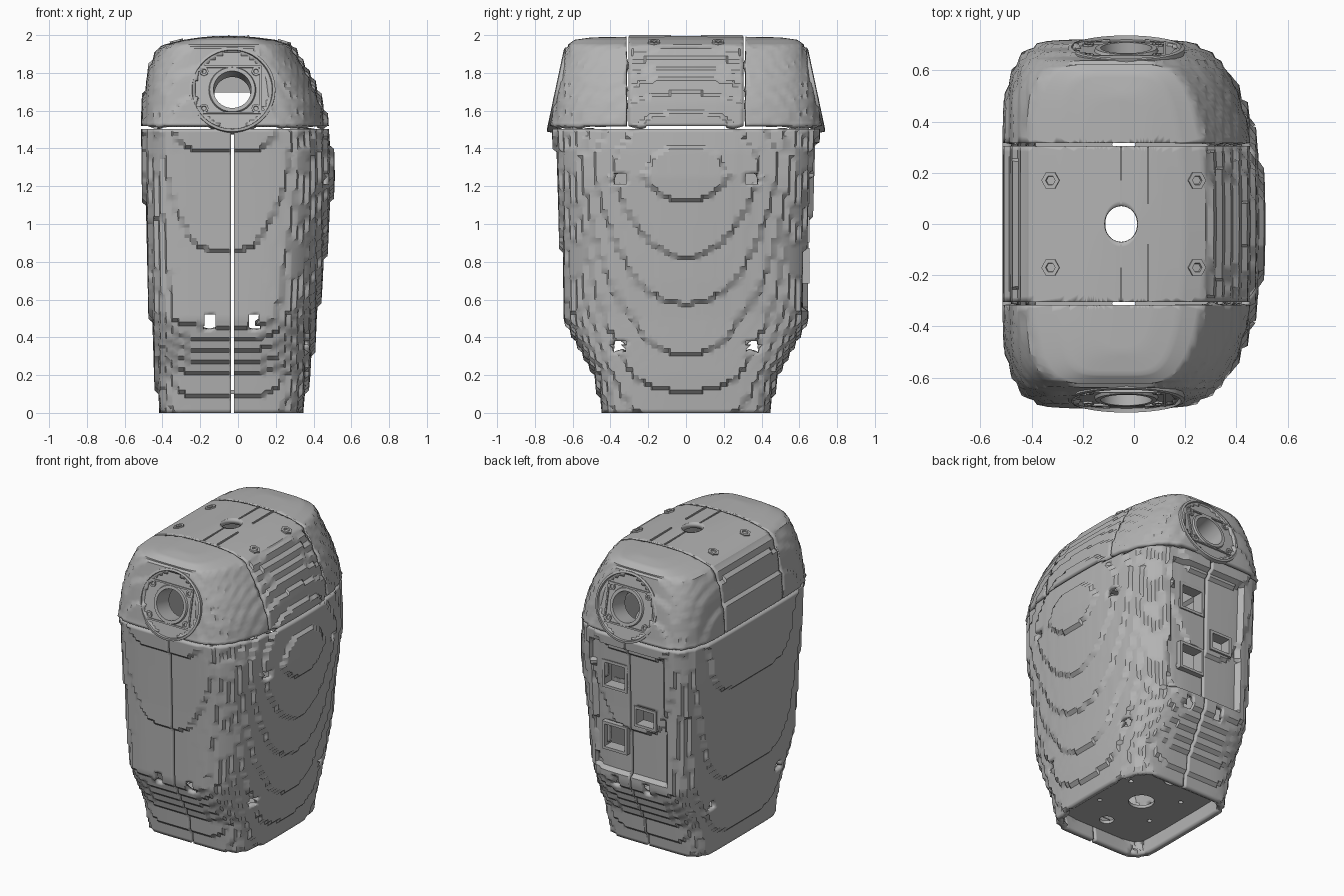
import bpy, bmesh, math
from mathutils import Matrix, Vector

if "Cube" in bpy.data.objects:
    bpy.data.objects.remove(bpy.data.objects["Cube"])

grey = bpy.data.materials.new("plain_grey")
grey.use_nodes = True
grey.diffuse_color = (0.45, 0.45, 0.45, 1)
grey.node_tree.nodes["Principled BSDF"].inputs["Base Color"].default_value = grey.diffuse_color

CX = -0.05      # ridge line of the casing
SEAM = -0.03    # split between the two lower halves
STEP = 0.033    # terrace height
SHIFT = 0.014   # terrace offset
N = 180         # points round the casing


def finish(bm, name, smooth=True):
    me = bpy.data.meshes.new(name)
    bm.to_mesh(me)
    bm.free()
    ob = bpy.data.objects.new(name, me)
    me.materials.append(grey)
    bpy.context.collection.objects.link(ob)
    if smooth:
        bpy.ops.object.select_all(action='DESELECT')
        ob.select_set(True)
        bpy.context.view_layer.objects.active = ob
        bpy.ops.object.shade_smooth_by_angle(angle=math.radians(30))
    return ob


def unit_ring(right, left):
    """Rounded outline from the (x, y) exponents of its +x and -x halves."""
    ring = []
    for j in range(N):
        c, s = math.cos(math.tau * j / N), math.sin(math.tau * j / N)
        a, b = right if c > 0 else left
        lo, hi = 0.5, 2.0
        for _ in range(30):
            r = (lo + hi) / 2
            if abs(r * c) ** a + abs(r * s) ** b > 1:
                hi = r
            else:
                lo = r
        ring.append(Vector((r * c, r * s)))
    return ring


RING = unit_ring((4.5, 2), (5.5, 5))    # boxy on -x, domed on +x
FOOT = unit_ring((7, 5), (7, 7))        # squarer outline at the base


def dense(rows):
    out = [rows[0]]
    for p, q in zip(rows, rows[1:]):
        n = max(1, math.ceil(max(abs(a - b) for a, b in zip(p, q)) / 0.02))
        out += [[a + (b - a) * i / n for a, b in zip(p, q)] for i in range(1, n + 1)]
    return out


def terrace(v, k):
    a = abs(v)
    if a < 2 * STEP:
        return v
    snapped = round((a + SHIFT) / STEP) * STEP - SHIFT
    return math.copysign(a + k * (snapped - a), v)


def in_panel(x, y, z):
    return y > 0.3 and abs(x - SEAM) < 0.27 and 0.55 < z < 1.42


def shell(name, rows, cuts, holes, k):
    """Loft rows of (z, left, right, half depth), trim, pierce and thicken."""
    bm = bmesh.new()
    loops = []
    for z, xl, xr, yh in dense(rows):
        rnd = min(1, max(0, (z - 1.985) / 0.011))
        square = 0.8 * max(0, 1 - z / 0.5)
        kk = k if z < 1.95 else 0
        loop = []
        for body, foot in zip(RING, FOOT):
            p = body.lerp(foot, square)
            p = p.lerp(p.normalized(), rnd)
            x = CX + p.x * (xr - CX if p.x > 0 else CX - xl)
            y = p.y * yh
            dent = 0.03 if in_panel(x, y, z) else 0
            loop.append(bm.verts.new((terrace(x, kk), terrace(y, kk) - dent, z)))
        loops.append(loop)
    for a, b in zip(loops, loops[1:]):
        for j in range(N):
            i = (j + 1) % N
            bm.faces.new((a[j], a[i], b[i], b[j]))
    doomed = [f for f in bm.faces if any(h(f.calc_center_median()) for h in holes)]
    bmesh.ops.delete(bm, geom=doomed, context='FACES')
    for co, no in cuts:
        bmesh.ops.bisect_plane(bm, geom=bm.verts[:] + bm.edges[:] + bm.faces[:],
                               plane_co=co, plane_no=no, clear_outer=True)
    ob = finish(bm, name)
    mod = ob.modifiers.new("wall", 'SOLIDIFY')
    mod.thickness, mod.offset = 0.035, -1
    return ob


def box(name, centre, size):
    bm = bmesh.new()
    bmesh.ops.create_cube(bm, size=1, matrix=Matrix.Translation(centre)
                          @ Matrix.Diagonal((*size, 1)))
    return finish(bm, name, False)


def lathe(name, profile, matrix, sides):
    """Closed (radius, height) profile turned about local z."""
    bm = bmesh.new()
    cols = [[bm.verts.new((r * math.cos(math.tau * j / sides),
                           r * math.sin(math.tau * j / sides), h)) for r, h in profile]
            for j in range(sides)]
    m = len(profile)
    for j in range(sides):
        a, b = cols[j], cols[(j + 1) % sides]
        for i in range(m):
            bm.faces.new((a[i], b[i], b[(i + 1) % m], a[(i + 1) % m]))
    bmesh.ops.recalc_face_normals(bm, faces=bm.faces[:])
    bm.transform(matrix)
    return finish(bm, name)


# Lower casing: two halves with a seam, a recessed rear panel and pierced holes
BODY = [(0, -.42, .34, .445), (.2, -.44, .385, .49), (.4, -.455, .41, .6),
        (.5, -.465, .42, .65), (.7, -.475, .45, .657), (1, -.492, .485, .667),
        (1.25, -.505, .512, .685), (1.38, -.508, .503, .695), (1.502, -.514, .482, .708)]
OPENINGS = [(.08, 1.2, .085, .085), (.08, .78, .085, .085), (-.15, .97, .075, .06)]

body_holes = [
    lambda c: abs(c.y) > .4 and abs(abs(c.x + .035) - .118) < .026 and abs(c.z - .48) < .034,
    lambda c: abs(c.x) > .2 and abs(abs(c.y) - .36) < .03 and abs(c.z - .35) < .028,
    lambda c: c.x > .2 and abs(abs(c.y) - .36) < .03 and abs(c.z - 1.24) < .03,
    lambda c: c.y > .3 and any(abs(c.x - x) < w and abs(c.z - z) < h
                               for x, z, w, h in OPENINGS)]
shell("left_body_half", BODY, [((SEAM + .008, 0, 0), (-1, 0, 0))], body_holes, .6)
shell("right_body_half", BODY, [((SEAM - .008, 0, 0), (1, 0, 0))], body_holes, .6)

# Rims round the rear openings
for x, z, w, h in OPENINGS:
    for s in (-1, 1):
        box("opening_side_rim", (x + s * w, .615, z), (.018, .08, 2 * h + .018))
        box("opening_end_rim", (x, .615, z + s * h), (2 * w, .08, .018))

# Upper casing: front, middle and rear caps
CAP = [(1.52, -.515, .48, .725), (1.55, -.513, .476, .715), (1.64, -.506, .455, .703),
       (1.76, -.49, .405, .68), (1.85, -.465, .355, .655), (1.93, -.425, .305, .634),
       (1.95, -.39, .28, .625), (1.975, -.29, .2, .59), (1.988, -.2, .1, .5),
       (1.996, -.115, .015, .07)]
PORT = Vector((SEAM, .678, 1.71))
port_hole = [lambda c: abs(c.y) > .4 and math.hypot(c.x - PORT.x, c.z - PORT.z) < .195]
shell("front_cap", CAP, [((0, -.316, 0), (0, 1, 0))], port_hole, .35)
shell("rear_cap", CAP, [((0, .316, 0), (0, -1, 0))], port_hole, .35)
shell("middle_cap", CAP, [((0, .304, 0), (0, 1, 0)), ((0, -.304, 0), (0, -1, 0))], [], .6)

# Round ports at both ends, tilted upward with the caps
COLLAR = [(.228, -.06), (.228, .01), (.214, .014), (.21, -.002), (.125, -.002),
          (.12, .01), (.1, .01), (.095, -.12), (.12, -.12), (.125, -.04)]
SCREW = [(.024, -.03), (.024, .008), (.013, .008), (.01, -.01), (.004, -.01), (.004, -.03)]
TILT = math.radians(12)
for side, label in ((-1, "front"), (1, "rear")):
    turn = Matrix.Rotation(-side * (math.pi / 2 - TILT), 4, 'X')
    frame = Matrix.Translation((PORT.x, side * PORT.y, PORT.z)) @ turn
    lathe(label + "_port_collar", COLLAR, frame, 48)
    for sx in (-.15, .125):
        for sy in (-.1, .1):
            lathe(label + "_port_screw", SCREW, frame @ Matrix.Translation((sx, sy, -.002)), 8)
    for up in (-.125, .125):
        bar = box(label + "_port_plate_edge", (-.01, up, 0), (.32, .01, .014))
        bar.data.transform(frame)
    post = box(label + "_port_plate_end", (.15, 0, 0), (.01, .26, .014))
    post.data.transform(frame)
    # Bracket behind the upper half of the port
    box(label + "_inner_bracket", (SEAM, side * .25, 1.76), (.3, .04, .13))

# Top screws and seam strips
BIG_SCREW = [(r * 1.5, h) for r, h in SCREW]
for y in (-.17, .17):
    for x, z, lean in ((-.325, 1.966, -14), (.245, 1.962, 17)):
        place = Matrix.Translation((x, y, z)) @ Matrix.Rotation(math.radians(lean), 4, 'Y')
        lathe("top_screw", BIG_SCREW, place, 6)
for x in (CX, .055):
    for s in (-1, 1):
        box("top_seam_strip", (x, s * .19, 1.994), (.008, .22, .012))

# Recessed base plate with drilled holes
bm = bmesh.new()
face = bm.faces.new([bm.verts.new((CX + p.x * (.38 if p.x > 0 else .35), p.y * .43, .1))
                     for p in FOOT[::3]])
top = bmesh.ops.extrude_face_region(bm, geom=[face])["geom"]
bmesh.ops.translate(bm, vec=(0, 0, .02), verts=[v for v in top if isinstance(v, bmesh.types.BMVert)])
bmesh.ops.recalc_face_normals(bm, faces=bm.faces[:])
plate = finish(bm, "base_plate", False)
for x, y, r in ((-.06, 0, .08), (-.04, .31, .045), (-.04, -.31, .045), (.15, .15, .015),
                (.15, -.15, .015), (-.25, .15, .015), (-.25, -.15, .015)):
    bm = bmesh.new()
    bmesh.ops.create_cone(bm, cap_ends=True, segments=24, radius1=r, radius2=r, depth=.2,
                          matrix=Matrix.Translation((x, y, .11)))
    cutter = finish(bm, "hole_cutter", False)
    cutter.hide_render = True
    cutter.hide_set(True)
    cut = plate.modifiers.new("hole", 'BOOLEAN')
    cut.operation, cut.object, cut.solver = 'DIFFERENCE', cutter, 'EXACT'
